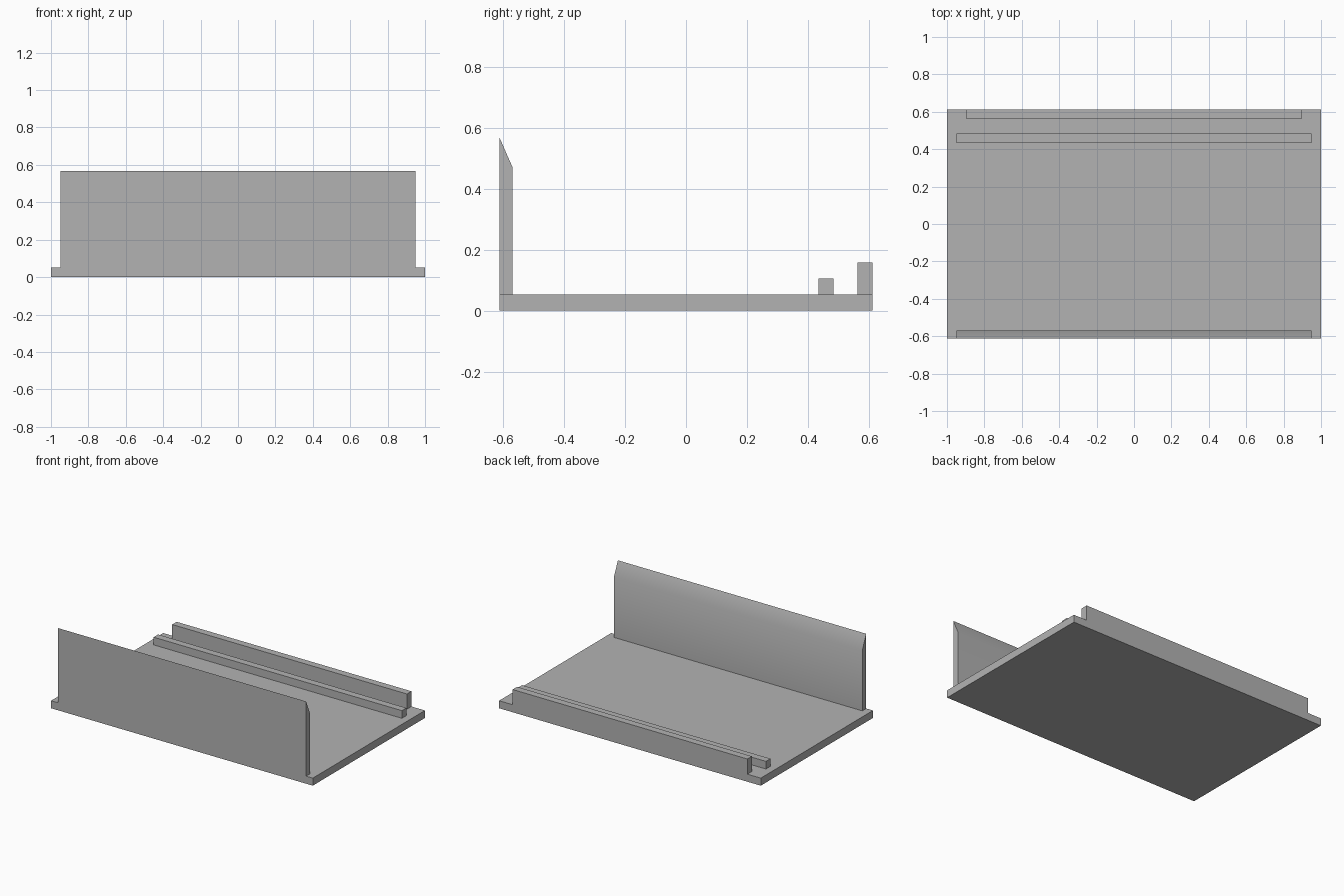
import bpy
import bmesh
from math import radians

cube = bpy.data.objects.get("Cube")
if cube:
    bpy.data.objects.remove(cube, do_unlink=True)

grey = bpy.data.materials.new("plain_grey")
grey.use_nodes = True
colour = (0.45, 0.45, 0.45, 1)
grey.diffuse_color = colour
grey.node_tree.nodes["Principled BSDF"].inputs["Base Color"].default_value = colour

HALF_DEPTH = 0.612
BASE_TOP = 0.052


def extrude_profile(name, half_width, profile):
    """Sweep a closed (y, z) profile along x, centred on x = 0."""
    bm = bmesh.new()
    face = bm.faces.new([bm.verts.new((-half_width, y, z)) for y, z in profile])
    swept = bmesh.ops.extrude_face_region(bm, geom=[face])["geom"]
    moved = [v for v in swept if isinstance(v, bmesh.types.BMVert)]
    bmesh.ops.translate(bm, verts=moved, vec=(2 * half_width, 0, 0))
    bmesh.ops.recalc_face_normals(bm, faces=bm.faces)
    mesh = bpy.data.meshes.new(name)
    bm.to_mesh(mesh)
    bm.free()
    mesh.materials.append(grey)
    obj = bpy.data.objects.new(name, mesh)
    bpy.context.collection.objects.link(obj)
    return obj


def bar(name, half_width, y0, y1, z0, z1):
    return extrude_profile(name, half_width, [(y0, z0), (y1, z0), (y1, z1), (y0, z1)])


# Flat base with two low bars near the back
bar("base_plate", 1.0, -HALF_DEPTH, HALF_DEPTH, 0, BASE_TOP)
bar("inner_rail", 0.949, 0.434, 0.483, BASE_TOP, 0.105)
bar("back_lip", 0.897, 0.563, HALF_DEPTH, BASE_TOP, 0.157)

# Tall front wall, chamfered to a knife edge and softly shaded at the bend
wall = extrude_profile("front_wall", 0.949, [
    (-HALF_DEPTH, BASE_TOP), (-0.569, BASE_TOP),
    (-0.569, 0.47), (-HALF_DEPTH, 0.568)])
bpy.ops.object.select_all(action="DESELECT")
wall.select_set(True)
bpy.context.view_layer.objects.active = wall
bpy.ops.object.shade_smooth_by_angle(angle=radians(25))
